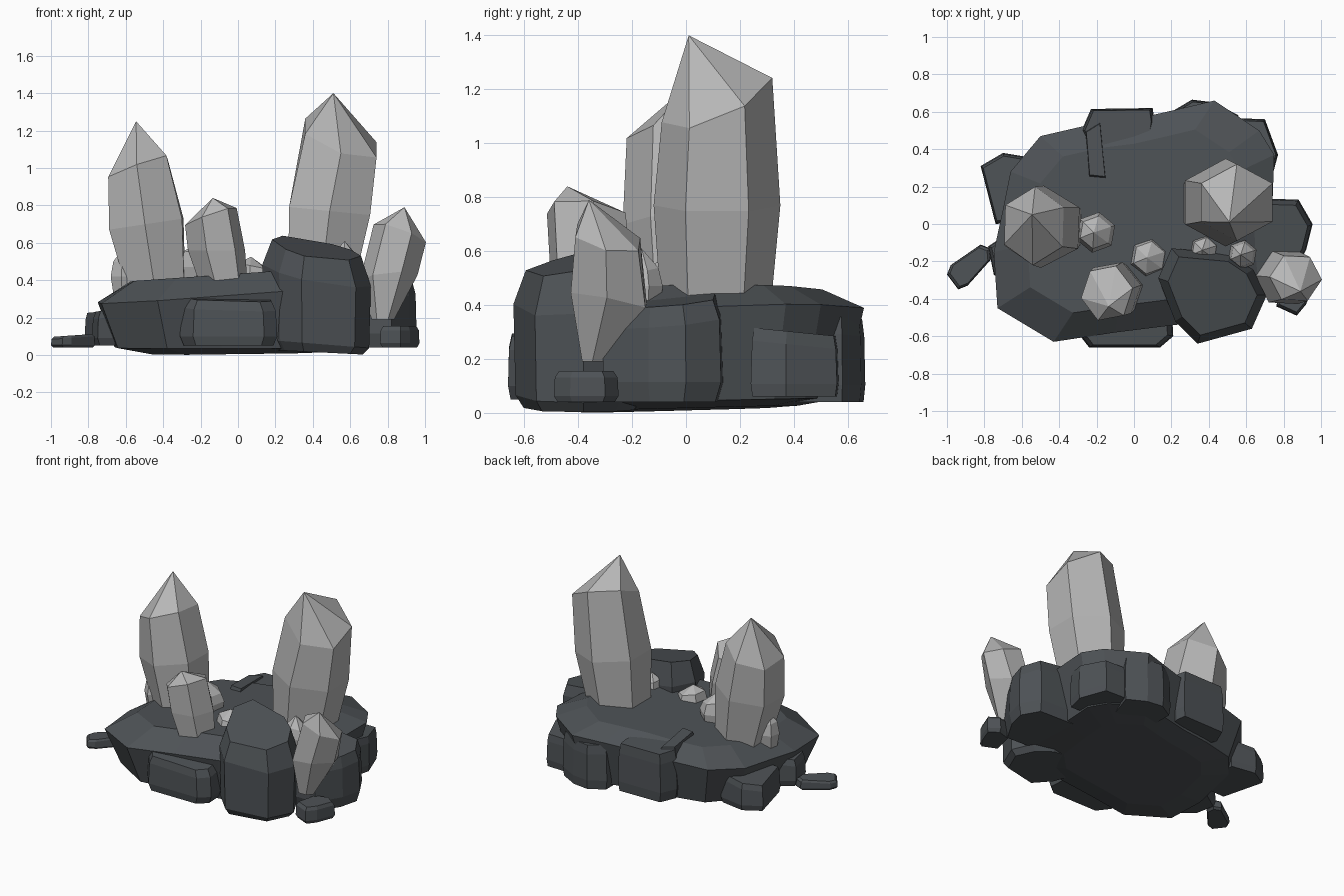
import bpy, bmesh, math


def material(name, rgb):
    m = bpy.data.materials.new(name)
    m.diffuse_color = (*rgb, 1)
    return m


STONE = material("dark slate", (0.076, 0.085, 0.093))
QUARTZ = material("pale grey crystal", (0.47, 0.47, 0.47))


def loft(name, rings, mat, tip=None):
    """Skin a stack of equal rings, flat caps or a pointed tip."""
    bm = bmesh.new()
    vs = [[bm.verts.new(p) for p in r] for r in rings]
    n = len(vs[0])
    for a, b in zip(vs, vs[1:]):
        for i in range(n):
            j = (i + 1) % n
            bm.faces.new((a[i], a[j], b[j], b[i]))
    bm.faces.new(vs[0][::-1])
    if tip:
        t = bm.verts.new(tip)
        for i in range(n):
            bm.faces.new((vs[-1][i], vs[-1][(i + 1) % n], t))
    else:
        bm.faces.new(vs[-1])
    bmesh.ops.recalc_face_normals(bm, faces=bm.faces)
    me = bpy.data.meshes.new(name)
    bm.to_mesh(me)
    bm.free()
    me.materials.append(mat)
    ob = bpy.data.objects.new(name, me)
    bpy.context.collection.objects.link(ob)
    return ob


def rock(name, outline, levels):
    """Levels: (scale, z at centre, slope in x, slope in y)."""
    cx = (min(p[0] for p in outline) + max(p[0] for p in outline)) / 2
    cy = (min(p[1] for p in outline) + max(p[1] for p in outline)) / 2
    rings = []
    for s, z, sx, sy in levels:
        rings.append([(cx + (x - cx) * s, cy + (y - cy) * s,
                       z + s * ((x - cx) * sx + (y - cy) * sy)) for x, y in outline])
    return loft(name, rings, STONE)


def chunk(name, outline, z0, z1, sx=0, sy=0, inset=0.86):
    """Block with chamfered top and bottom edges."""
    h = z1 - z0
    return rock(name, outline, [(inset, z0, 0, 0), (1, z0 + 0.2 * h, 0, 0),
                                (0.97, z1 - 0.2 * h, sx, sy), (inset - 0.04, z1, sx, sy)])


def crystal(name, levels, tip, turn=30, sides=6):
    """Levels: (x, y, z, rx, ry, slope x, slope y)."""
    rings = []
    for x, y, z, rx, ry, sx, sy in levels:
        ring = []
        for i in range(sides):
            a = math.radians(turn + 360 * i / sides)
            dx, dy = rx * math.cos(a), ry * math.sin(a)
            ring.append((x + dx, y + dy, z + dx * sx + dy * sy))
        rings.append(ring)
    return loft(name, rings, QUARTZ, tip)


# Main slab
rock("base_rock",
     [(-0.73, -0.45), (-0.43, -0.63), (-0.1, -0.58), (0.22, -0.54), (0.5, -0.5), (0.7, -0.3),
      (0.74, 0.1), (0.75, 0.37), (0.67, 0.5), (0.43, 0.66), (0.22, 0.61), (0.0, 0.56),
      (-0.24, 0.53), (-0.5, 0.47), (-0.66, 0.28), (-0.7, 0.08), (-0.75, -0.15)],
     [(0.62, 0.014, 0.01, 0.025), (0.88, 0.045, 0, 0.02), (1, 0.34, 0.07, 0.03), (0.76, 0.435, 0.07, 0.0)])

# Tall boulder at front right
rock("front_boulder",
     [(0.13, -0.29), (0.2, -0.13), (0.52, -0.16), (0.64, -0.24), (0.71, -0.38),
      (0.63, -0.56), (0.34, -0.64), (0.22, -0.52)],
     [(0.85, 0.015, -0.05, 0), (0.97, 0.06, -0.08, 0), (1, 0.42, -0.18, 0.12), (0.82, 0.565, -0.15, 0.22)])

# Blocks around the rim
chunk("front_slab", [(-0.31, -0.57), (-0.24, -0.66), (0.14, -0.66), (0.21, -0.6), (0.2, -0.42), (-0.28, -0.42)],
      0.05, 0.3, -0.03, 0.1, 0.92)
chunk("right_block", [(0.58, -0.3), (0.82, -0.31), (0.92, -0.14), (0.955, 0.0), (0.88, 0.13), (0.58, 0.14)],
      0.04, 0.41, -0.1, 0.1, 0.9)
chunk("right_back_block", [(0.5, 0.25), (0.735, 0.24), (0.77, 0.37), (0.7, 0.56), (0.45, 0.57)],
      0.06, 0.3, 0, -0.1, 0.96)
chunk("left_back_block", [(-0.74, 0.0), (-0.5, 0.02), (-0.52, 0.35), (-0.7, 0.38), (-0.82, 0.31)],
      0.05, 0.24, 0.1, 0, 0.95)
chunk("left_front_block", [(-0.78, -0.12), (-0.75, -0.27), (-0.66, -0.34), (-0.5, -0.2), (-0.6, 0.0)],
      0.05, 0.25, 0.15, 0, 0.9)
chunk("back_slab", [(-0.28, 0.5), (-0.24, 0.4), (0.09, 0.42), (0.11, 0.55), (0.1, 0.62), (-0.23, 0.615)],
      0.07, 0.41, 0, -0.05, 0.95)
chunk("back_ridge", [(-0.26, 0.5), (-0.24, 0.25), (-0.15, 0.24), (-0.18, 0.55)], 0.3, 0.432, 0, -0.08, 0.95)
chunk("back_right_slab", [(0.2, 0.4), (0.5, 0.4), (0.56, 0.58), (0.43, 0.65), (0.31, 0.665), (0.2, 0.6)],
      0.04, 0.36, 0, -0.1, 0.95)

# Loose pebbles
chunk("left_pebble", [(-1.0, -0.27), (-0.94, -0.35), (-0.89, -0.33), (-0.765, -0.19), (-0.77, -0.13),
                      (-0.82, -0.11), (-0.98, -0.22)], 0.04, 0.105, 0.07, 0, 0.9)
chunk("right_pebble", [(0.76, -0.44), (0.87, -0.49), (0.92, -0.43), (0.97, -0.3), (0.9, -0.25), (0.8, -0.28)],
      0.04, 0.155, 0, 0, 0.88)

# Large crystals
crystal("tall_right_crystal",
        [(0.44, 0.11, 0.35, 0.2, 0.2, 0, 0), (0.49, 0.115, 0.77, 0.25, 0.235, -0.1, 0),
         (0.55, 0.115, 1.16, 0.22, 0.205, -0.33, 0.4)], (0.51, 0.01, 1.4))
crystal("tall_left_crystal",
        [(-0.43, -0.01, 0.3, 0.17, 0.18, 0, 0), (-0.49, -0.015, 0.7, 0.225, 0.22, 0.15, 0),
         (-0.535, -0.01, 1.0, 0.18, 0.21, 0.36, -0.1)], (-0.545, 0.05, 1.25), 28)
crystal("front_crystal",
        [(-0.07, -0.35, 0.35, 0.125, 0.13, 0, 0), (-0.115, -0.355, 0.56, 0.155, 0.16, 0, 0),
         (-0.145, -0.37, 0.74, 0.14, 0.155, 0.35, -0.1)], (-0.135, -0.44, 0.84), 10)
crystal("right_crystal",
        [(0.775, -0.345, 0.19, 0.06, 0.045, 0, 0), (0.805, -0.285, 0.41, 0.155, 0.16, 0.1, -0.2),
         (0.865, -0.29, 0.65, 0.14, 0.135, -0.35, -0.2)], (0.89, -0.36, 0.79), -3)

# Small crystals: x, y, radius, shoulder z, tip z
for name, x, y, r, zs, zt in [("small_left_crystal", -0.205, -0.045, 0.11, 0.54, 0.6),
                              ("small_middle_crystal", 0.08, -0.18, 0.11, 0.475, 0.525),
                              ("small_back_crystal", 0.375, -0.14, 0.085, 0.49, 0.55),
                              ("small_right_crystal", 0.58, -0.165, 0.08, 0.54, 0.61),
                              ("tiny_left_crystal", -0.61, -0.05, 0.075, 0.49, 0.56)]:
    crystal(name, [(x, y, 0.33, 0.8 * r, 0.8 * r, 0, 0), (x, y, zs - 0.07, r, r, 0, 0),
                   (x, y, zs, 0.8 * r, 0.8 * r, -0.2, 0)], (x - 0.01, y, zt), 20)
